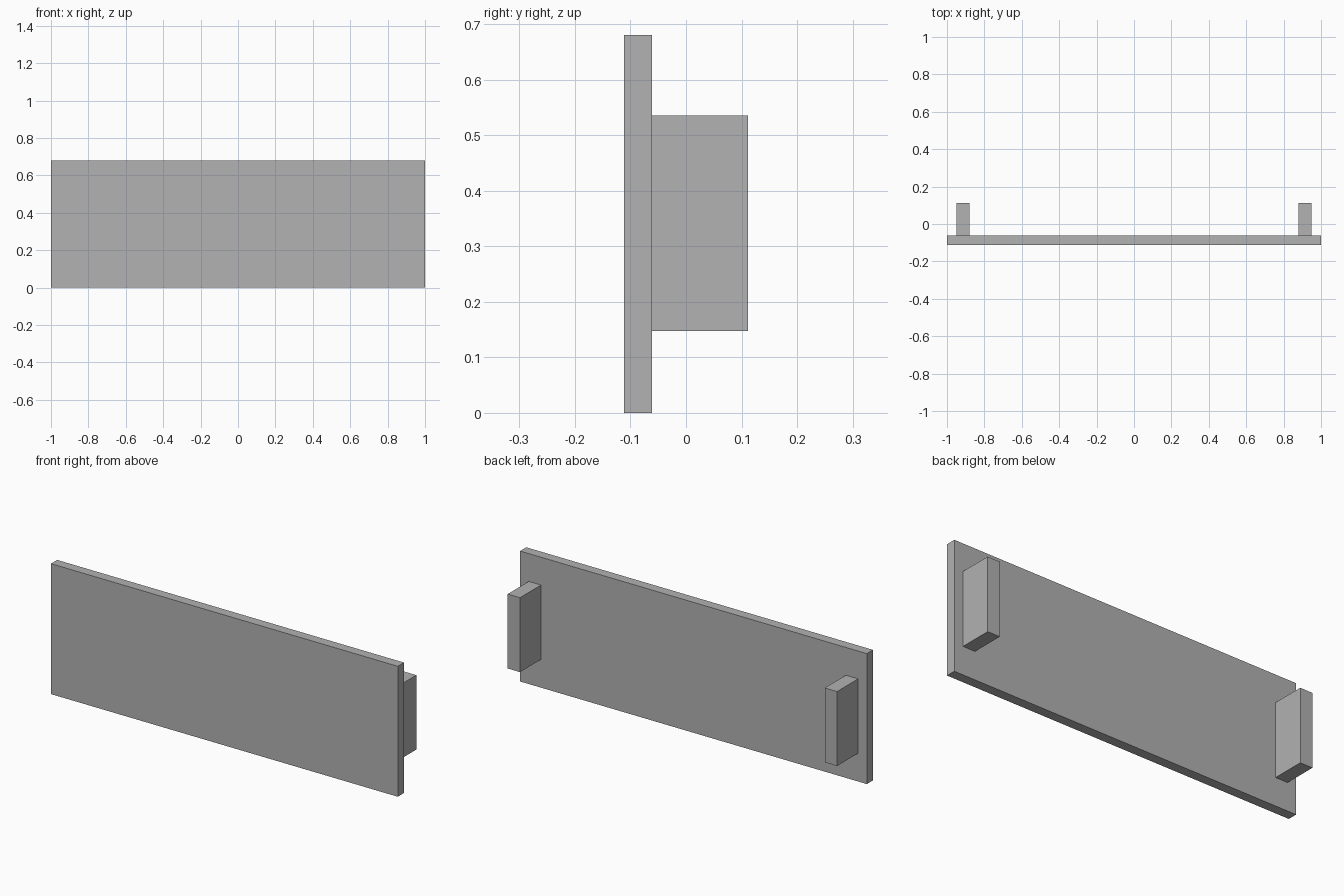
import bpy

cube = bpy.data.objects.get("Cube")
if cube:
    bpy.data.objects.remove(cube, do_unlink=True)

# Single grey finish
grey = bpy.data.materials.new("plain_grey")
grey.use_nodes = True
colour = (0.445, 0.445, 0.445, 1)
grey.diffuse_color = colour
grey.node_tree.nodes["Principled BSDF"].inputs["Base Color"].default_value = colour


def box(name, low, high):
    """Add a box spanning two opposite corners."""
    centre = [(a + b) / 2 for a, b in zip(low, high)]
    bpy.ops.mesh.primitive_cube_add(size=1, location=centre)
    obj = bpy.context.object
    obj.name = name
    obj.scale = [b - a for a, b in zip(low, high)]
    bpy.ops.object.transform_apply(location=False, rotation=False, scale=True)
    obj.data.materials.append(grey)
    return obj


FRONT, JOIN, BACK = -0.112, -0.061, 0.112

# Flat front panel
box("front_panel", (-1, FRONT, 0), (1, JOIN, 0.68))

# Upright mounting blocks on the back, one near each end
for side, sign in (("left", 1), ("right", -1)):
    inner, outer = sorted((sign * 0.879, sign * 0.95))
    box(side + "_mounting_block", (inner, JOIN, 0.147), (outer, BACK, 0.535))
